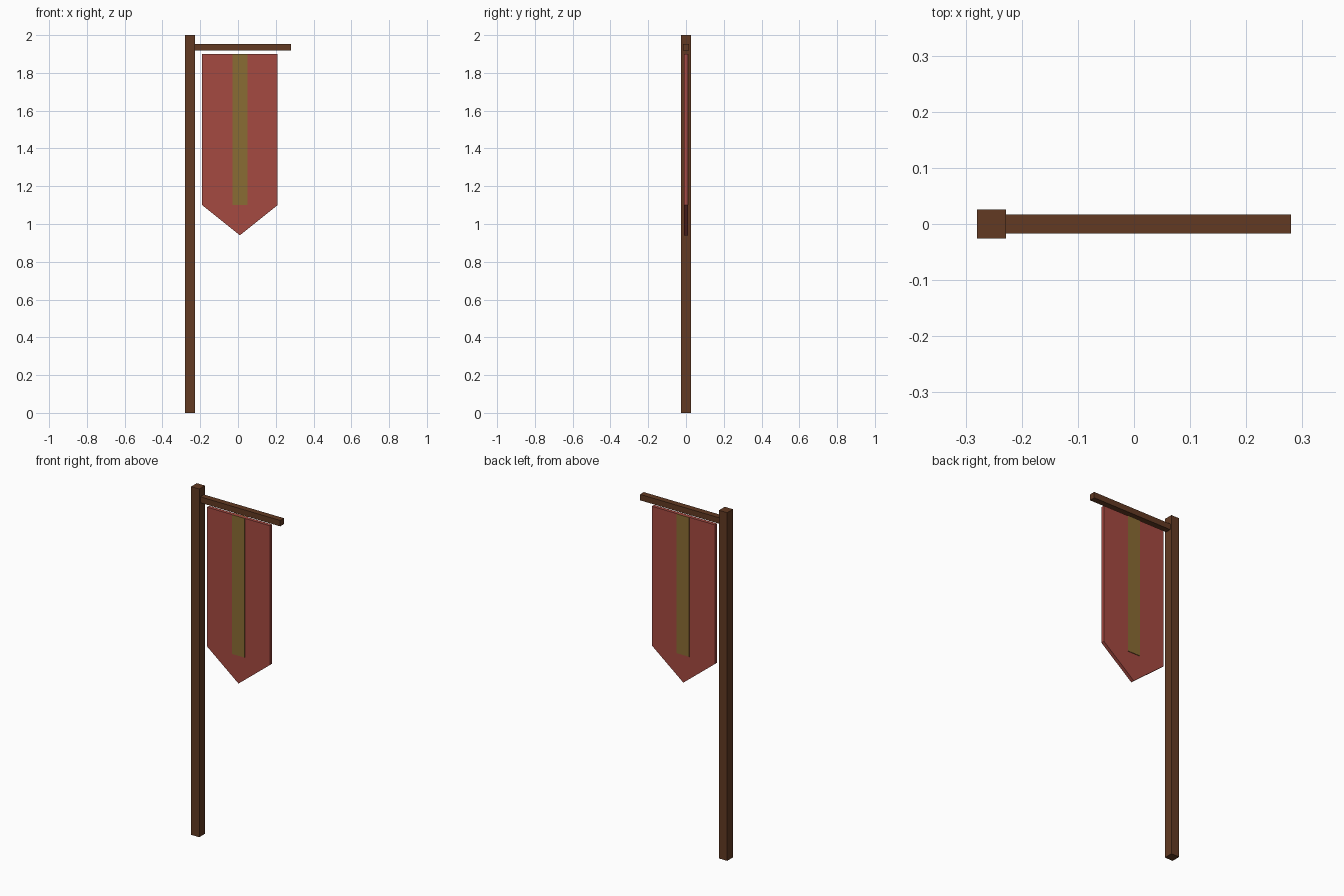
import bpy, bmesh

if "Cube" in bpy.data.objects:
    bpy.data.objects.remove(bpy.data.objects["Cube"])


def material(name, rgb):
    m = bpy.data.materials.new(name)
    m.diffuse_color = (*rgb, 1)
    m.use_nodes = True
    m.node_tree.nodes["Principled BSDF"].inputs["Base Color"].default_value = m.diffuse_color
    return m


WOOD = material("brown wood", (0.122, 0.042, 0.0165))
RED = material("red cloth", (0.375, 0.067, 0.053))
GOLD = material("dull gold", (0.255, 0.15, 0.033))


def prism(name, outline, y0, y1, mat):
    """Extrude an x-z outline from y0 to y1."""
    bm = bmesh.new()
    face = bm.faces.new([bm.verts.new((x, y0, z)) for x, z in outline])
    ext = bmesh.ops.extrude_face_region(bm, geom=[face])
    verts = [v for v in ext["geom"] if isinstance(v, bmesh.types.BMVert)]
    bmesh.ops.translate(bm, verts=verts, vec=(0, y1 - y0, 0))
    bmesh.ops.recalc_face_normals(bm, faces=bm.faces)
    mesh = bpy.data.meshes.new(name)
    bm.to_mesh(mesh)
    bm.free()
    mesh.materials.append(mat)
    obj = bpy.data.objects.new(name, mesh)
    bpy.context.collection.objects.link(obj)
    return obj


def rect(x0, x1, z0, z1):
    return [(x0, z0), (x1, z0), (x1, z1), (x0, z1)]


# Upright pole and the crossbar it carries
prism("pole", rect(-0.28, -0.228, 0, 2), -0.026, 0.026, WOOD)
prism("crossbar", rect(-0.24, 0.28, 1.918, 1.952), -0.017, 0.017, WOOD)

# Hanging cloth with a pointed lower end
prism("banner", [(-0.19, 1.9), (-0.19, 1.1), (0.01, 0.94), (0.21, 1.1), (0.21, 1.9)],
      -0.01, 0.01, RED)

# Central stripe, showing on both faces of the cloth
prism("stripe", rect(-0.03, 0.05, 1.1, 1.9), -0.0115, 0.0135, GOLD)
